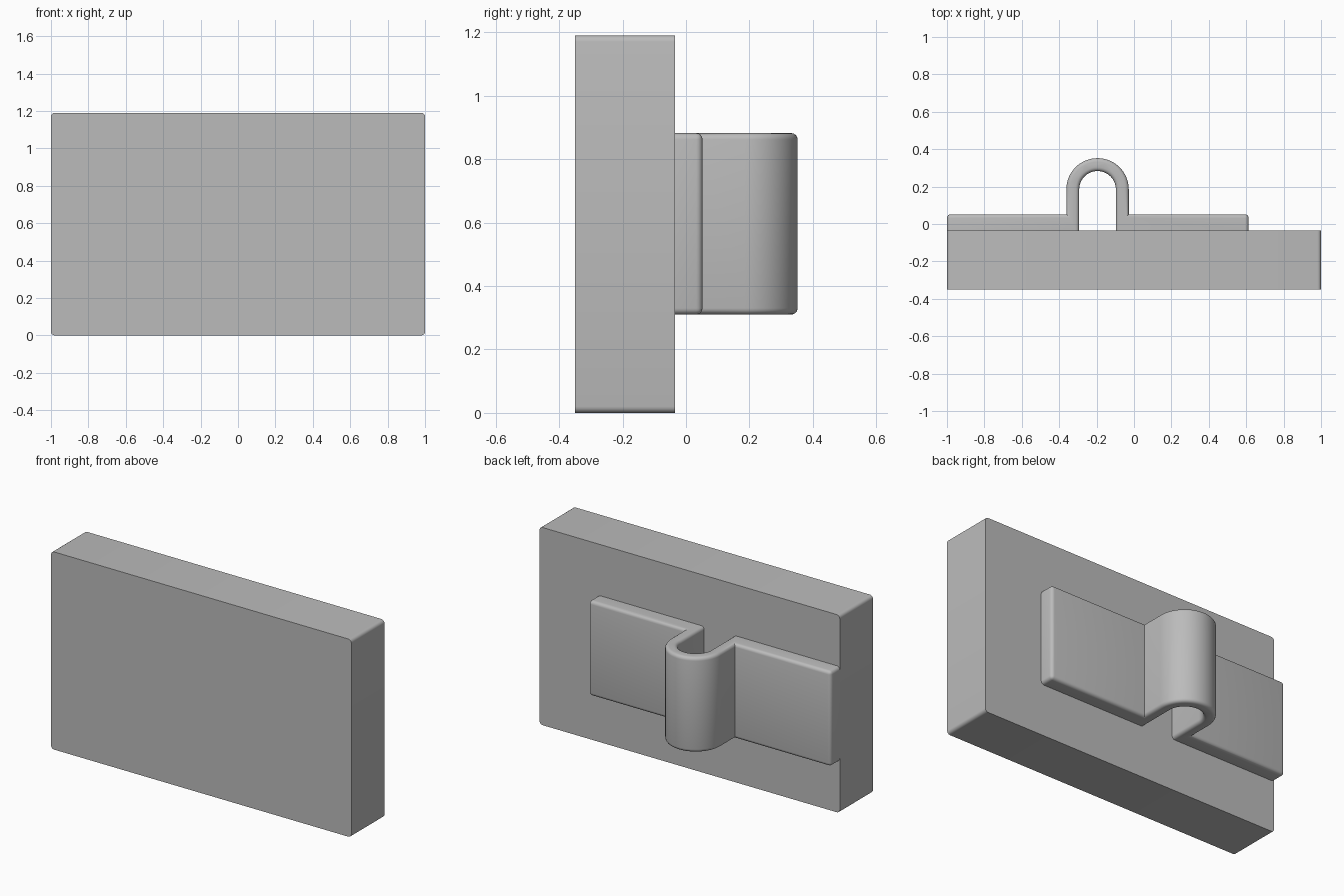
import bpy
import bmesh
from math import pi, sin, cos

cube = bpy.data.objects.get("Cube")
if cube:
    bpy.data.objects.remove(cube, do_unlink=True)

GREY = (0.5, 0.5, 0.5, 1)
grey = bpy.data.materials.new("plain grey")
grey.use_nodes = True
grey.diffuse_color = GREY
grey.node_tree.nodes["Principled BSDF"].inputs["Base Color"].default_value = GREY

BACK = -0.035          # plane where the strap meets the slab
FILLET = 0.02


def extruded(name, profile, direction, edge_rule):
    """Extrude a closed profile and round the edges chosen by edge_rule."""
    bm = bmesh.new()
    face = bm.faces.new([bm.verts.new(p) for p in profile])
    result = bmesh.ops.extrude_face_region(bm, geom=[face])
    moved = [g for g in result["geom"] if isinstance(g, bmesh.types.BMVert)]
    bmesh.ops.translate(bm, verts=moved, vec=direction)
    bmesh.ops.recalc_face_normals(bm, faces=bm.faces)
    edges = [e for e in bm.edges if edge_rule(*(v.co for v in e.verts))]
    bmesh.ops.bevel(bm, geom=edges, offset=FILLET, segments=4, profile=0.5,
                    affect='EDGES', clamp_overlap=False)
    bmesh.ops.recalc_face_normals(bm, faces=bm.faces)
    mesh = bpy.data.meshes.new(name)
    bm.to_mesh(mesh)
    bm.free()
    mesh.materials.append(grey)
    obj = bpy.data.objects.new(name, mesh)
    bpy.context.collection.objects.link(obj)
    bpy.ops.object.select_all(action='DESELECT')
    obj.select_set(True)
    bpy.context.view_layer.objects.active = obj
    bpy.ops.object.shade_smooth_by_angle(angle=pi / 6)
    return obj


# Slab: only the four corner edges running front to back are rounded
def slab_edge(a, b):
    return abs(a.y - b.y) > 0.1


extruded("back_slab",
         [(-1, -0.35, 0), (1, -0.35, 0), (1, -0.35, 1.19), (-1, -0.35, 1.19)],
         (0, 0.35 + BACK, 0), slab_edge)

# Strap: two flat flanges joined by an arched loop
LEFT, RIGHT, FACE = -1.0, 0.613, 0.052
LOW, HIGH = 0.31, 0.882
CX, CY, OUTER, INNER = -0.195, 0.185, 0.167, 0.098


def arch(radius, steps=32):
    return [(CX - radius * cos(pi * i / steps), CY + radius * sin(pi * i / steps))
            for i in range(steps + 1)]


outline = [(LEFT, BACK), (LEFT, FACE), (CX - OUTER, FACE)]
outline += arch(OUTER)
outline += [(CX + OUTER, FACE), (RIGHT, FACE), (RIGHT, BACK), (CX + INNER, BACK)]
outline += arch(INNER)[::-1]
outline += [(CX - INNER, BACK)]


def strap_edge(a, b):
    if max(a.y, b.y) < BACK + 0.001:
        return False                       # seated against the slab
    if abs(a.z - b.z) < 0.001:
        return True                        # rims of the upper and lower sides
    at_end = min(abs(a.x - LEFT), abs(a.x - RIGHT)) < 0.001
    return at_end and a.y > 0              # outer upright edge of each end


extruded("strap_with_loop", [(x, y, LOW) for x, y in outline],
         (0, 0, HIGH - LOW), strap_edge)
